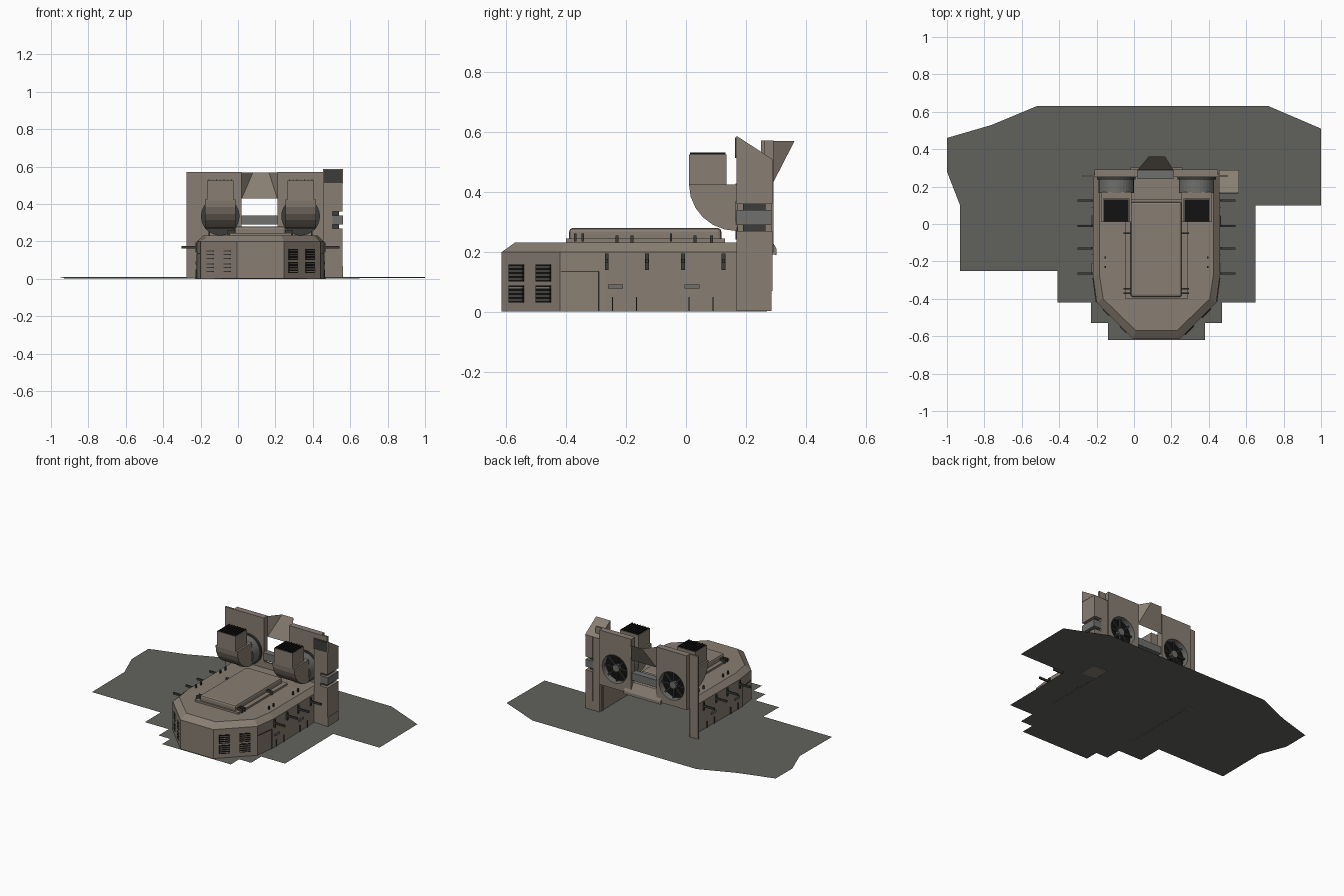
import bpy, bmesh, math
from mathutils import Matrix, Vector

if "Cube" in bpy.data.objects:
    bpy.data.objects.remove(bpy.data.objects["Cube"])

CX = 0.12  # centre line of the vehicle


def material(name, rgb):
    m = bpy.data.materials.new(name)
    m.diffuse_color = (*rgb, 1)
    m.use_nodes = True
    m.node_tree.nodes["Principled BSDF"].inputs["Base Color"].default_value = m.diffuse_color
    return m


TAN = material("tan paint", (0.25, 0.21, 0.17))
PLATE = material("ground grey", (0.122, 0.122, 0.112))
STEEL = material("steel grey", (0.16, 0.16, 0.155))
DARK = material("dark metal", (0.045, 0.045, 0.042))
BLACK = material("black grille", (0.006, 0.006, 0.006))


def finish(name, bm, mat):
    bmesh.ops.recalc_face_normals(bm, faces=bm.faces)
    me = bpy.data.meshes.new(name)
    bm.to_mesh(me)
    bm.free()
    me.materials.append(mat)
    ob = bpy.data.objects.new(name, me)
    bpy.context.collection.objects.link(ob)
    return ob


def box(name, x0, x1, y0, y1, z0, z1, mat=TAN, bevel=0):
    bm = bmesh.new()
    size = Matrix.Diagonal((x1 - x0, y1 - y0, z1 - z0, 1))
    mid = Matrix.Translation(((x0 + x1) / 2, (y0 + y1) / 2, (z0 + z1) / 2))
    bmesh.ops.create_cube(bm, size=1, matrix=mid @ size)
    if bevel:
        bmesh.ops.bevel(bm, geom=bm.edges[:], offset=bevel, segments=2, affect='EDGES', profile=0.5)
    return finish(name, bm, mat)


def side_prism(name, yz, x0, x1, mat=TAN):
    """Extrude a side profile along x."""
    bm = bmesh.new()
    f = bm.faces.new([bm.verts.new((x0, y, z)) for y, z in yz])
    r = bmesh.ops.extrude_face_region(bm, geom=[f])
    bmesh.ops.translate(bm, vec=(x1 - x0, 0, 0), verts=[v for v in r['geom'] if isinstance(v, bmesh.types.BMVert)])
    return finish(name, bm, mat)


def cyl_y(name, x, z, r, y0, y1, mat, caps=True, n=32):
    bm = bmesh.new()
    m = Matrix.Translation((x, (y0 + y1) / 2, z)) @ Matrix.Rotation(math.pi / 2, 4, 'X')
    bmesh.ops.create_cone(bm, cap_ends=caps, segments=n, radius1=r, radius2=r, depth=y1 - y0, matrix=m)
    return finish(name, bm, mat)


def turned(ob, centre, axis, angle):
    ob.matrix_world = Matrix.Translation(centre) @ Matrix.Rotation(angle, 4, axis)
    return ob


# ground sheet, tilted very slightly
outline = [(-1, .46), (-.76, .53), (-.52, .63), (.72, .63), (1, .51), (1, .1), (.65, .1), (.65, -.42),
           (.47, -.42), (.47, -.53), (.38, -.53), (.38, -.62), (-.14, -.62), (-.14, -.53), (-.23, -.53),
           (-.23, -.42), (-.41, -.42), (-.41, -.25), (-.93, -.25), (-.93, .1), (-1, .28)]
bm = bmesh.new()
bm.faces.new([bm.verts.new((x, y, .01 * (y + .62) / 1.25)) for x, y in outline])
bmesh.ops.triangulate(bm, faces=bm.faces[:])
finish("ground_sheet", bm, PLATE)

# hull: walls, sloped rim and roof, open at the back and bottom
outer = [(.335, .27), (.34, -.27), (.32, -.42), (.125, -.615)]
inner = [(.305, .27), (.305, -.27), (.285, -.40), (.11, -.57)]
bm = bmesh.new()
rings = []
for half, z in ((outer, .002), (outer, .2), (inner, .232)):
    pts = half + [(-x, y) for x, y in reversed(half)]
    rings.append([bm.verts.new((CX + x, y, z)) for x, y in pts])
for a, b in zip(rings, rings[1:]):
    for i in range(7):
        bm.faces.new((a[i], a[i + 1], b[i + 1], b[i]))
bm.faces.new(rings[2])
finish("hull", bm, TAN)

# roof hatch and hinges
box("hatch_base", -.045, .285, -.40, .13, .225, .245, TAN)
box("hatch", -.018, .255, -.39, .118, .23, .28, TAN, .012)
for s in (-1, 1):
    for y in (-.37, -.345, -.05):
        box("hatch_hinge", CX + s * .155 - .02, CX + s * .155 + .02, y - .004, y + .004, .235, .262, DARK)
    for y in (-.23, -.18, .03, .085):
        box("roof_clip", CX + s * .275 - .004, CX + s * .275 + .004, y - .005, y + .005, .225, .255, DARK)

# hull side details
for s in (-1, 1):
    wall = CX + s * .34

    def on_side(name, y0, y1, z0, z1, out, mat):
        box(name, min(wall, wall + s * out), max(wall, wall + s * out), y0, y1, z0, z1, mat)

    for y in (.125, -.01, -.13, -.265):
        on_side("side_rod", y - .005, y + .005, .163, .176, .083, DARK)
        on_side("rod_bracket", y - .006, y + .006, .14, .195, .008, DARK)
    for y in (-.245, -.165, .01, .09):
        on_side("side_strap", y - .002, y + .002, .004, .05, .006, DARK)
    for y in (-.235, .02):
        on_side("side_handle", y - .025, y + .025, .078, .092, .006, STEEL)
    # door outline
    on_side("door_edge", -.294, -.289, .004, .135, .002, DARK)
    door = box("door_top_edge", -.002, .002, -.063, .063, -.002, .002, DARK)
    turned(door, (CX + s * .331, -.355, .135), 'Z', -s * math.atan2(.02, .15))

    # louvred vents on the angled nose faces
    for t in (.28, .745):
        for z in (.13, .06):
            c = Vector((CX + s * (.32 - .195 * t), -.42 - .195 * t, z))
            c += Vector((s, -1, 0)) * .001
            ang = s * math.pi / 4
            if s > 0:
                turned(box("vent_back", -.034, .034, -.003, .003, -.029, .029, BLACK), c, 'Z', ang)
                for i in range(4):
                    turned(box("vent_slat", -.034, .034, -.006, .003, -.002, .002, TAN),
                           c + Vector((0, 0, -.02 + i * .0135)), 'Z', ang)
            else:
                for i in range(3):
                    turned(box("vent_slot", -.028, .02, -.003, .003, -.003, .003, DARK),
                           c + Vector((0, 0, -.02 + i * .02)), 'Z', ang)

# rear bulkhead halves, each with a round fan opening
FZ = .335
for side, x0, x1, fx in (("left", -.21, .02, -.095), ("right", .21, .45, .335)):
    panel = box("rear_panel_" + side, x0, x1, .25, .292, .2, .572)
    cutter = cyl_y("cutter", fx, FZ, .095, .1, .4, DARK)
    cutter.hide_render = True
    mod = panel.modifiers.new("hole", 'BOOLEAN')
    mod.operation = 'DIFFERENCE'
    mod.solver = 'EXACT'
    mod.object = cutter
    bpy.context.view_layer.objects.active = panel
    bpy.ops.object.modifier_apply(modifier="hole")
    bpy.data.objects.remove(cutter)

    # fan: duct, disc, hub, spokes
    cyl_y("fan_duct", fx, FZ, .094, .165, .292, STEEL, caps=False)
    cyl_y("fan_flange", fx, FZ, .103, .238, .25, DARK, caps=True).hide_render = False
    cyl_y("fan_disc", fx, FZ, .09, .25, .255, BLACK)
    cyl_y("fan_hub", fx, FZ, .025, .25, .28, STEEL, n=16)
    for k in range(4):
        turned(box("fan_spoke", -.09, .09, -.005, .005, -.005, .005, DARK),
               (fx, .268, FZ), 'Y', k * math.pi / 4)

    # exhaust elbow and its square chimney with a slatted top
    curve = [(.01 + .16 * (1 - math.cos(a)), .425 - .155 * math.sin(a))
             for a in [i * math.pi / 12 for i in range(7)]]
    side_prism("exhaust_elbow", curve + [(.17, .425)], fx - .082, fx + .082)
    box("exhaust_chimney", fx - .07, fx + .07, .01, .135, .42, .525)
    box("exhaust_grille", fx - .066, fx + .066, .014, .131, .522, .527, BLACK)
    for i in range(7):
        x = fx - .06 + i * .02
        box("grille_slat", x - .002, x + .002, .014, .131, .525, .532, BLACK)

# thin outer wings of the bulkhead
box("rear_wing_left", -.275, -.21, .25, .262, .003, .572)
box("rear_wing_right", .45, .5, .25, .262, .003, .572)

# centre scoop, cross bar and lip
bm = bmesh.new()
a, b, c, d, e, f = [bm.verts.new(p) for p in (
    (.02, .29, .43), (.21, .29, .43), (.165, .362, .57), (.08, .362, .57), (.02, .29, .57), (.21, .29, .57))]
for face in ((a, b, c, d), (a, d, e), (b, f, c)):
    bm.faces.new(face)
finish("rear_scoop", bm, TAN)
box("cross_bar", .02, .21, .24, .285, .29, .34, STEEL)
side_prism("rear_lip", [(.25, .275), (.27, .27), (.302, .21), (.302, .19), (.25, .2)], -.02, .26)

# right-hand tower with a gap and a dark joint block
box("tower_inner", .455, .505, .172, .285, .003, .51)
box("tower_foot", .505, .562, .168, .285, .003, .07)
box("tower_lower", .505, .56, .168, .288, .07, .27)
box("tower_upper", .505, .56, .168, .288, .36, .51)
box("tower_joint", .505, .562, .168, .285, .29, .34, STEEL)
box("tower_core", .505, .54, .19, .265, .27, .36, DARK)
side_prism("tower_cap", [(.168, .51), (.168, .588), (.288, .51)], .455, .562)
box("tower_cap_opening", .46, .557, .164, .168, .513, .582, DARK)
